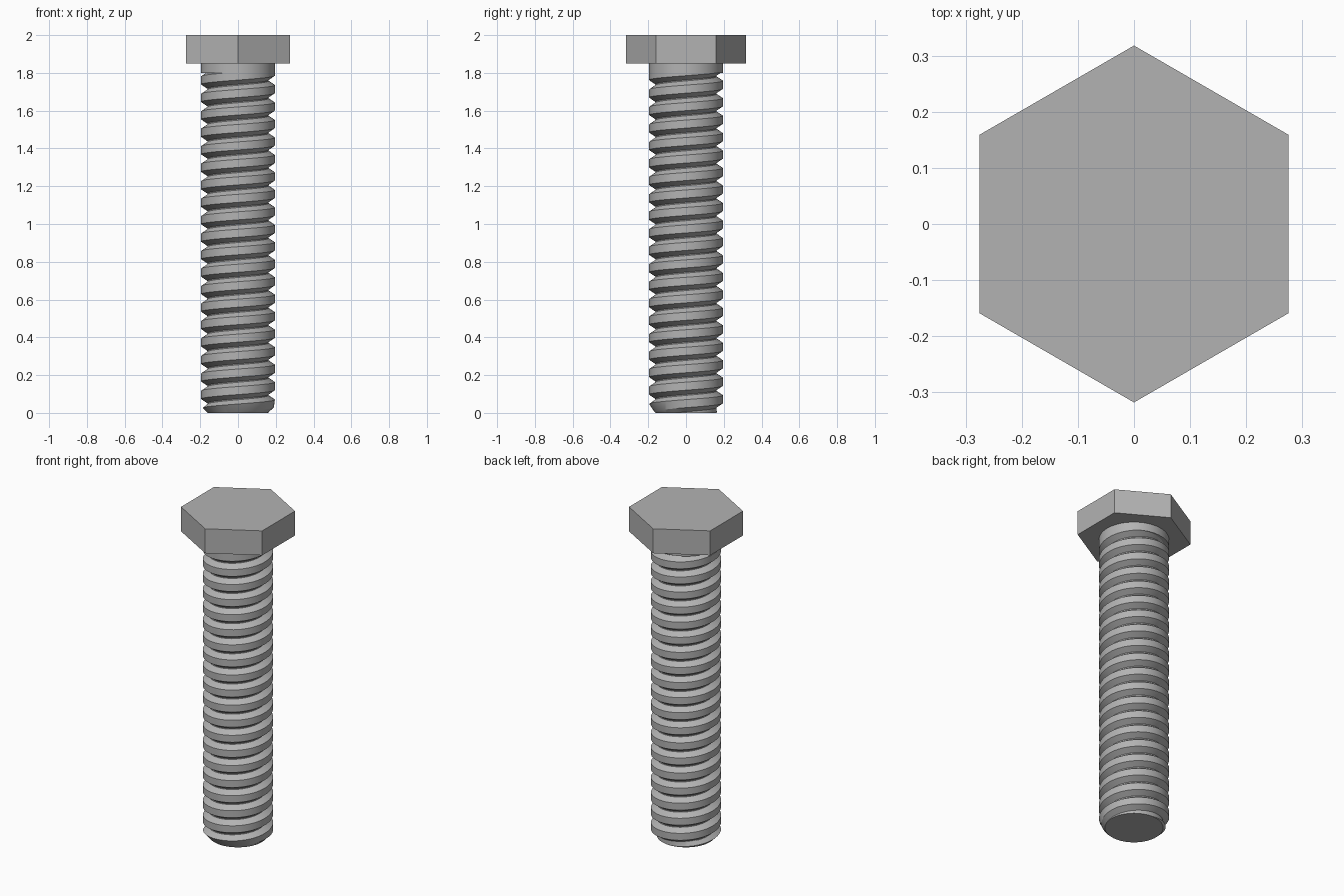
import bpy, bmesh, math

cube = bpy.data.objects.get("Cube")
if cube:
    bpy.data.objects.remove(cube)

# Dimensions
HEAD_BOTTOM, HEAD_TOP, HEAD_RADIUS = 1.85, 2.0, 0.318
CREST, ROOT = 0.195, 0.162
PITCH, COLLAR_BOTTOM = 0.0925, 1.8
SEGMENTS = 64
START_PHASE = 0.0

steel = bpy.data.materials.new("steel_grey")
steel.use_nodes = True
steel.diffuse_color = (0.45, 0.45, 0.45, 1)
steel.node_tree.nodes["Principled BSDF"].inputs["Base Color"].default_value = steel.diffuse_color


def finish(name, bm, smooth=False):
    bmesh.ops.remove_doubles(bm, verts=bm.verts, dist=1e-5)
    bmesh.ops.recalc_face_normals(bm, faces=bm.faces)
    mesh = bpy.data.meshes.new(name)
    bm.to_mesh(mesh)
    bm.free()
    mesh.materials.append(steel)
    obj = bpy.data.objects.new(name, mesh)
    bpy.context.collection.objects.link(obj)
    if smooth:
        bpy.ops.object.select_all(action="DESELECT")
        obj.select_set(True)
        bpy.context.view_layer.objects.active = obj
        bpy.ops.object.shade_smooth_by_angle(angle=math.radians(25))
    return obj


def prism(name, sides, radius, bottom, top, turn=0.0, smooth=False):
    bm = bmesh.new()
    ring = [bm.verts.new((radius * math.cos(turn + math.tau * i / sides),
                          radius * math.sin(turn + math.tau * i / sides), bottom))
            for i in range(sides)]
    base = bm.faces.new(ring)
    up = bmesh.ops.extrude_face_region(bm, geom=[base], use_keep_orig=True)["geom"]
    for v in up:
        if isinstance(v, bmesh.types.BMVert):
            v.co.z = top
    return finish(name, bm, smooth)


# Hexagonal head and plain collar under it
prism("hex_head", 6, HEAD_RADIUS, HEAD_BOTTOM, HEAD_TOP, math.pi / 2)
prism("collar", SEGMENTS, CREST, COLLAR_BOTTOM, HEAD_BOTTOM, smooth=True)

# Helical thread: root, lower flank, flat crest, upper flank in each pitch
bm = bmesh.new()
profile = [(0.0, ROOT), (0.06, ROOT), (0.3, CREST), (0.76, CREST)]
turns = math.ceil(COLLAR_BOTTOM / PITCH) + 2
rail = [((k + f) * PITCH, r) for k in range(-2, turns) for f, r in profile]
columns = []
for i in range(SEGMENTS + 1):
    angle = math.tau * i / SEGMENTS
    lift = PITCH * (i / SEGMENTS + START_PHASE)
    columns.append([bm.verts.new((r * math.cos(angle), r * math.sin(angle), z + lift))
                    for z, r in rail])
shift = len(profile)
for a, b in zip(columns, columns[1:]):
    for j in range(len(rail) - 1):
        bm.faces.new((a[j], b[j], b[j + 1], a[j + 1]))
bmesh.ops.remove_doubles(bm, verts=bm.verts, dist=1e-5)

# Trim the thread flat at both ends and cap it
for z, direction in ((0.0, -1), (COLLAR_BOTTOM + 0.01, 1)):
    cut = bmesh.ops.bisect_plane(bm, geom=bm.verts[:] + bm.edges[:] + bm.faces[:],
                                 plane_co=(0, 0, z), plane_no=(0, 0, direction),
                                 clear_outer=True)["geom_cut"]
    rim = [e for e in cut if isinstance(e, bmesh.types.BMEdge)]
    bmesh.ops.holes_fill(bm, edges=rim, sides=0)

# Chamfer the tip by pulling low points inside a cone
for v in bm.verts:
    limit = ROOT + v.co.z
    r = math.hypot(v.co.x, v.co.y)
    if r > limit:
        v.co.x *= limit / r
        v.co.y *= limit / r
finish("threaded_shank", bm, smooth=True)
